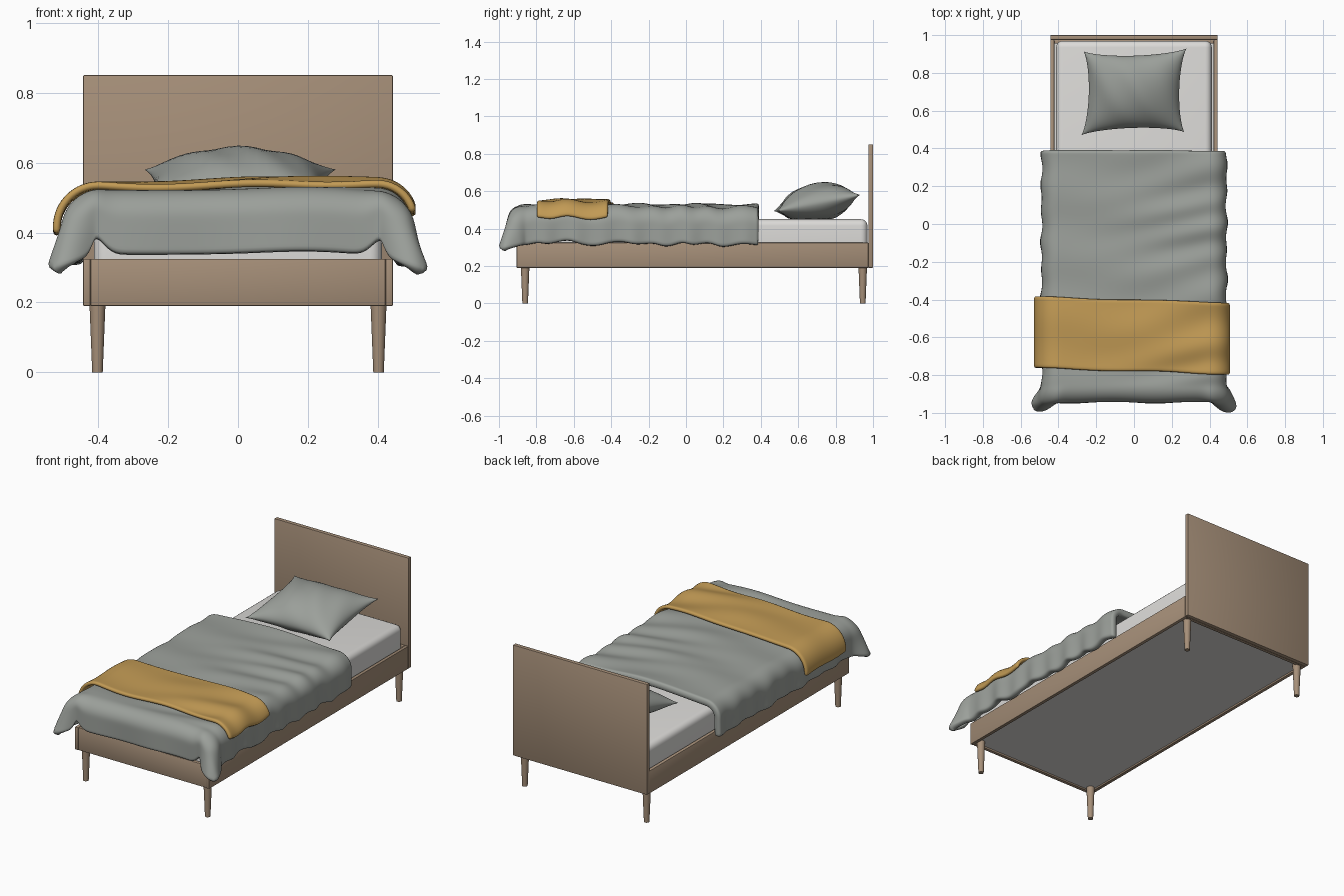
import bpy, bmesh, math
from math import sin, cos, pi, exp, atan2

cube = bpy.data.objects.get("Cube")
if cube:
    bpy.data.objects.remove(cube, do_unlink=True)


def material(name, rgb):
    m = bpy.data.materials.new(name)
    m.use_nodes = True
    m.diffuse_color = (*rgb, 1)
    bsdf = next(n for n in m.node_tree.nodes if n.type == 'BSDF_PRINCIPLED')
    bsdf.inputs["Base Color"].default_value = (*rgb, 1)
    return m


wood = material("light wood", (0.38, 0.275, 0.19))
white = material("white linen", (0.72, 0.71, 0.69))
grey = material("grey cotton", (0.33, 0.35, 0.325))
ochre = material("ochre wool", (0.54, 0.325, 0.09))


def finish(bm, name, mat, angle=None):
    me = bpy.data.meshes.new(name)
    bmesh.ops.recalc_face_normals(bm, faces=bm.faces)
    bm.to_mesh(me)
    bm.free()
    me.materials.append(mat)
    ob = bpy.data.objects.new(name, me)
    bpy.context.collection.objects.link(ob)
    if angle:
        bpy.ops.object.select_all(action='DESELECT')
        ob.select_set(True)
        bpy.context.view_layer.objects.active = ob
        bpy.ops.object.shade_smooth_by_angle(angle=math.radians(angle))
    return ob


def box(name, lo, hi, mat, bevel=0.003, segments=2):
    bm = bmesh.new()
    bmesh.ops.create_cube(bm, size=1)
    for v in bm.verts:
        v.co = [l + (c + 0.5) * (h - l) for l, h, c in zip(lo, hi, v.co)]
    if bevel:
        bmesh.ops.bevel(bm, geom=bm.edges[:], offset=bevel, segments=segments,
                        profile=0.5, affect='EDGES')
    return finish(bm, name, mat, 40)


def sheet(name, func, nu, nv, mat, thick):
    """Cloth grid from func(u, v) with u, v in 0..1, thickened inwards."""
    bm = bmesh.new()
    rows = [[bm.verts.new(func(i / nu, j / nv)) for i in range(nu + 1)]
            for j in range(nv + 1)]
    for a, b in zip(rows, rows[1:]):
        for i in range(nu):
            bm.faces.new((a[i], a[i + 1], b[i + 1], b[i]))
    bm.normal_update()
    if sum(f.normal.z for f in bm.faces) < 0:
        bmesh.ops.reverse_faces(bm, faces=bm.faces)
    me = bpy.data.meshes.new(name)
    bm.to_mesh(me)
    bm.free()
    me.materials.append(mat)
    me.polygons.foreach_set("use_smooth", [True] * len(me.polygons))
    ob = bpy.data.objects.new(name, me)
    bpy.context.collection.objects.link(ob)
    solid = ob.modifiers.new("thickness", 'SOLIDIFY')
    solid.thickness = thick
    solid.offset = -1
    sub = ob.modifiers.new("soften", 'SUBSURF')
    sub.levels = sub.render_levels = 1
    return ob


# Bed frame
box("headboard", (-0.443, 0.975, 0.19), (0.443, 1.0, 0.85), wood)
for side, name in ((-1, "right"), (1, "left")):
    xs = sorted((side * 0.422, side * 0.443))
    box(name + "_rail", (xs[0], -0.905, 0.19), (xs[1], 0.975, 0.325), wood)
box("foot_rail", (-0.422, -0.903, 0.19), (0.422, -0.882, 0.325), wood)
box("head_rail", (-0.422, 0.955, 0.19), (0.422, 0.975, 0.325), wood)
box("base_panel", (-0.422, -0.882, 0.2), (0.422, 0.955, 0.22), white, 0)

# Tapered legs
for y, end in ((-0.86, "front"), (0.945, "back")):
    for x, side in ((-0.402, "right"), (0.402, "left")):
        bm = bmesh.new()
        bmesh.ops.create_cone(bm, cap_ends=True, segments=24, radius1=0.015,
                              radius2=0.023, depth=0.2)
        bmesh.ops.translate(bm, verts=bm.verts, vec=(x, y, 0.1))
        finish(bm, f"{end}_{side}_leg", wood, 40)

# Mattress
box("mattress", (-0.412, -0.88, 0.215), (0.412, 0.97, 0.45), white, 0.035, 5)


def drape(d, r):
    """Outward reach and drop of cloth that hangs d past an edge."""
    a = min(max(d, 0) / r, pi / 2)
    return r * sin(a), r * (1 - cos(a)) + max(0, d - r * pi / 2)


def bump(x, y):
    """Soft creases, strongest on the left side of the bed."""
    side = 1 / (1 + exp(-(x - 0.1) * 9))
    z = 0.007 * side * sin(34 * y - 9 * x + 1.5 * sin(7 * y)) * (y > -2)
    z += 0.004 * sin(19 * y + 4 * x) + 0.006 * sin(6 * x + 2 * y + 1.2)
    return z - 0.03 * x * x


EDGE_X, EDGE_Y, HANG, RADIUS = 0.4, -0.855, 0.255, 0.09


def duvet_point(u, v):
    s = (2 * u - 1) * (EDGE_X + HANG)
    t = EDGE_Y - HANG + v * (0.39 - EDGE_Y + HANG)
    sign = 1 if s > 0 else -1
    ds, dt = max(0, abs(s) - EDGE_X), max(0, EDGE_Y - t)
    x, y = max(-EDGE_X, min(EDGE_X, s)), max(EDGE_Y, t)
    z = 0.525 + bump(x, y)
    if ds or dt:
        ang = atan2(dt, ds)
        lobe = sin(2 * ang) ** 2
        far = max(ds, dt)
        reach, drop = drape(far * (1 + 0.13 * lobe), RADIUS)
        f = far / HANG
        reach += 0.1 * lobe * f ** 1.3
        # wavy hem along the hanging sides
        wave = sin(23 * t + 2 * sign) * 0.6 + sin(41 * t + sign)
        reach += 0.006 * f * wave * cos(ang) ** 4
        reach += 0.006 * f * sin(14 * s) * sin(ang) ** 4
        x += sign * reach * cos(ang)
        y -= reach * sin(ang)
        z -= drop
        # front hem lifts next to the corner folds
        z += sin(ang) ** 2 * f * (0.018 + 0.05 * exp(-((abs(s) - 0.41) / 0.035) ** 2))
        z += 0.004 * f * sin(17 * t) * cos(ang) ** 2
    return x, y, z


sheet("duvet", duvet_point, 64, 84, grey, 0.04)


# Folded throw, hanging lower on its right side
def throw_point(u, v):
    s = -0.624 + u * (0.624 + 0.555)
    sign = 1 if s > 0 else -1
    radius = 0.115 if s > 0 else 0.13
    x = max(-0.4, min(0.4, s))
    y = -0.59 - 0.036 * x + (v - 0.5) * 0.38 + 0.004 * sin(9 * s)
    reach, drop = drape(abs(s) - 0.4, radius)
    z = 0.552 + bump(x, y) - drop + 0.005 * (1 - v) * sin(11 * x + 1)
    return x + sign * reach, y, z


sheet("throw_blanket", throw_point, 48, 20, ochre, 0.022)

# Pillow: two puffed sheets with pinched sides, joined along the seam
bm = bmesh.new()
N = 28
TILT = math.radians(11)
for top in (1, -1):
    rows = []
    for j in range(N + 1):
        row = []
        for i in range(N + 1):
            u, v = -cos(pi * i / N), -cos(pi * j / N)
            x = u * 0.275 * (1 - 0.13 * (1 - v * v) ** 0.7)
            y = v * 0.228 * (1 - 0.15 * (1 - u * u) ** 0.7)
            puff = max(0, (1 - u * u) * (1 - v * v)) ** 0.55
            h = top * 0.104 * puff * (1 + 0.04 * sin(9 * u + 4 * v))
            z = 0.537 + y * sin(TILT) + h * cos(TILT)
            row.append(bm.verts.new((x + 0.02 * v * u * u * 0.3,
                                     0.7 + y * cos(TILT) - h * sin(TILT) + 0.008 * u,
                                     max(z, 0.452))))
        rows.append(row)
    for a, b in zip(rows, rows[1:]):
        for i in range(N):
            bm.faces.new((a[i], a[i + 1], b[i + 1], b[i]))
bmesh.ops.remove_doubles(bm, verts=bm.verts, dist=0.0003)
finish(bm, "pillow", grey, 75)
